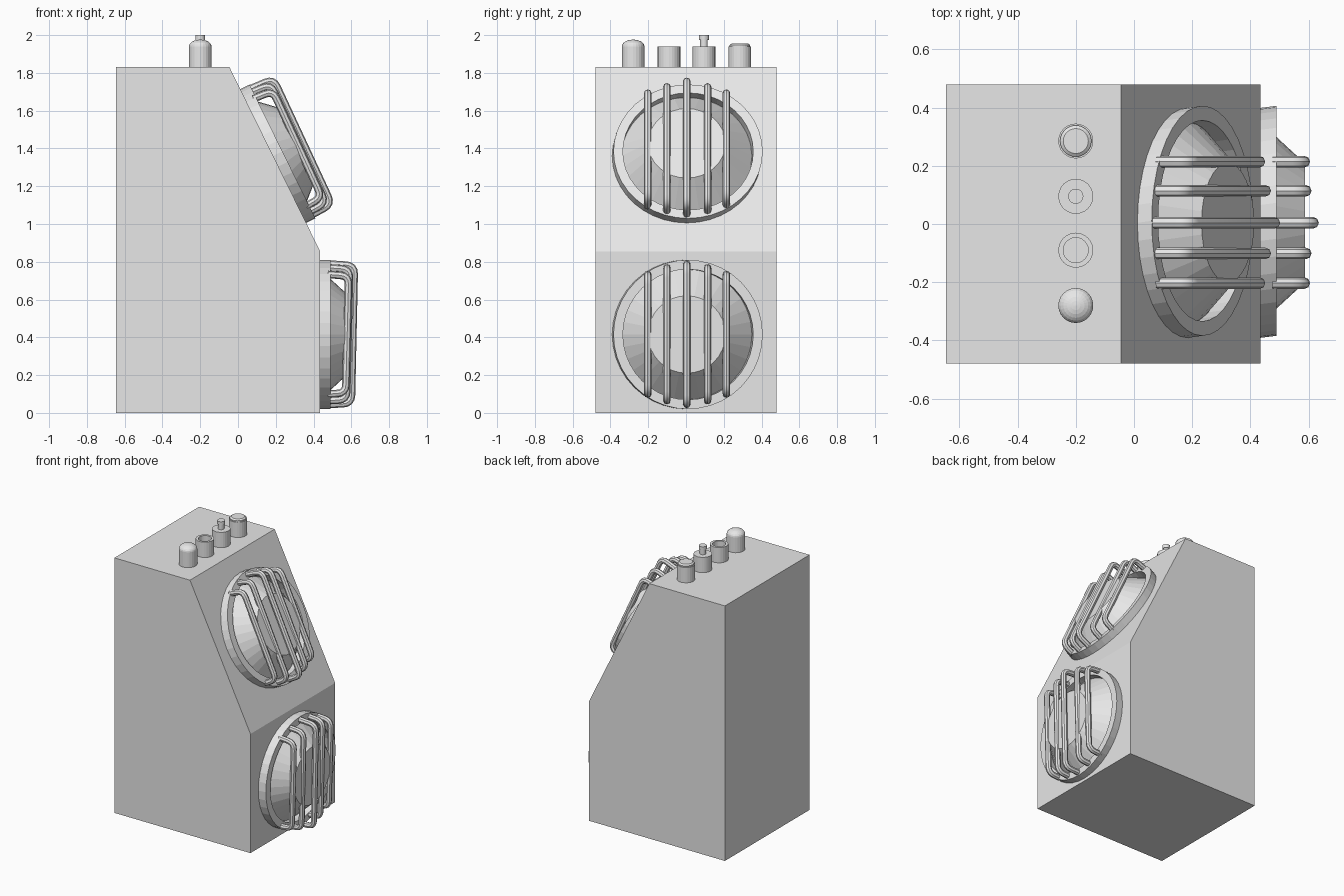
import bpy, bmesh
from math import sin, cos, tau, pi
from mathutils import Vector, Matrix

cube = bpy.data.objects.get("Cube")
if cube:
    bpy.data.objects.remove(cube, do_unlink=True)

grey = bpy.data.materials.new("plain_grey")
grey.use_nodes = True
grey.diffuse_color = (0.8, 0.8, 0.8, 1)
grey.node_tree.nodes["Principled BSDF"].inputs["Base Color"].default_value = (0.8, 0.8, 0.8, 1)


def add_mesh(name, bm, matrix=Matrix()):
    bmesh.ops.recalc_face_normals(bm, faces=bm.faces)
    mesh = bpy.data.meshes.new(name)
    bm.to_mesh(mesh)
    bm.free()
    mesh.materials.append(grey)
    obj = bpy.data.objects.new(name, mesh)
    obj.matrix_world = matrix
    bpy.context.collection.objects.link(obj)
    return obj


def lathe(name, profile, matrix, sides=32, closed=False):
    """Turn (radius, height) points about local z; ends are capped unless closed."""
    bm = bmesh.new()
    rings = [[bm.verts.new((r * cos(tau * i / sides), r * sin(tau * i / sides), h))
              for i in range(sides)] for r, h in profile]
    pairs = list(zip(rings, rings[1:]))
    if closed:
        pairs.append((rings[-1], rings[0]))
    else:
        bm.faces.new(rings[0])
        bm.faces.new(rings[-1])
    for a, b in pairs:
        for i in range(sides):
            j = (i + 1) % sides
            bm.faces.new((a[i], a[j], b[j], b[i]))
    return add_mesh(name, bm, matrix)


def rounded_path(points, radius, steps=4):
    """Replace the inner corners of a path with short curves."""
    path = [points[0]]
    for a, b, c in zip(points, points[1:], points[2:]):
        start = b + (a - b).normalized() * radius
        end = b + (c - b).normalized() * radius
        for k in range(steps + 1):
            t = k / steps
            path.append(start * (1 - t) ** 2 + b * 2 * t * (1 - t) + end * t * t)
    return path + [points[-1]]


def bar(name, points, matrix):
    curve = bpy.data.curves.new(name, "CURVE")
    curve.dimensions = "3D"
    curve.bevel_depth = 0.02
    curve.bevel_resolution = 2
    curve.use_fill_caps = True
    path = rounded_path(points, 0.045)
    spline = curve.splines.new("POLY")
    spline.points.add(len(path) - 1)
    for p, co in zip(spline.points, path):
        p.co = (*co, 1)
    curve.materials.append(grey)
    obj = bpy.data.objects.new(name, curve)
    obj.matrix_world = matrix
    bpy.context.collection.objects.link(obj)
    bpy.ops.object.select_all(action="DESELECT")
    obj.select_set(True)
    bpy.context.view_layer.objects.active = obj
    bpy.ops.object.convert(target="MESH")
    bpy.ops.object.shade_smooth_by_angle(angle=pi / 6)


# Cabinet: side profile extruded across the width
profile = [(-0.645, 0), (0.435, 0), (0.435, 0.855), (-0.045, 1.83), (-0.645, 1.83)]
bm = bmesh.new()
side = bm.faces.new([bm.verts.new((x, -0.48, z)) for x, z in profile])
extruded = bmesh.ops.extrude_face_region(bm, geom=[side])
bmesh.ops.translate(bm, vec=(0, 0.96, 0),
                    verts=[v for v in extruded["geom"] if isinstance(v, bmesh.types.BMVert)])
add_mesh("cabinet", bm)


# Speakers: rim, protruding cone and five guard bars on each front panel
def speaker(name, centre, up):
    up = Vector(up).normalized()
    across = Vector((0, 1, 0))
    normal = across.cross(up)
    frame = Matrix((across, up, normal)).transposed().to_4x4()
    frame.translation = centre
    rim = lathe(name + "_rim", [(0.395, 0), (0.395, 0.055), (0.345, 0.055), (0.345, 0)],
                frame, 40, closed=True)
    for v in rim.data.vertices:
        if v.co.z > 0.05:
            v.co.x += 0.007
    lathe(name + "_cone", [(0.345, 0), (0.205, 0.152)], frame)
    for i, (offset, half, depth) in enumerate([(-0.207, 0.31, 0.145), (-0.105, 0.345, 0.15),
                                               (0, 0.365, 0.175), (0.11, 0.345, 0.15),
                                               (0.21, 0.31, 0.145)]):
        corners = [(half + 0.008, 0.04), (half, depth + 0.006),
                   (-half, depth - 0.01), (-half - 0.005, 0.04)]
        bar(f"{name}_guard_bar_{i + 1}", [Vector((offset, h, d)) for h, d in corners], frame)


speaker("lower_speaker", (0.435, 0.004, 0.415), (0, 0, 1))
speaker("upper_speaker", (0.186, 0.004, 1.36), (-0.48, 0, 0.975))

# Row of four knobs on top, each with its own cap
body = [(0.06, 0), (0.06, 0.11)]
dome = [(0.06 * cos(a * pi / 12), 0.11 + 0.036 * sin(a * pi / 12)) for a in range(1, 6)]
knobs = {
    "domed_knob": (-0.28, dome + [(0.003, 0.146)]),
    "hollow_knob": (-0.09, [(0.043, 0.11), (0.043, 0.07)]),
    "stem_knob": (0.095, [(0.02, 0.11), (0.02, 0.145), (0.026, 0.145), (0.026, 0.17)]),
    "stepped_knob": (0.285, [(0.054, 0.11), (0.054, 0.118), (0.043, 0.126)]),
}
for name, (y, cap) in knobs.items():
    lathe(name, body + cap, Matrix.Translation((-0.2, y, 1.83)), 24)
